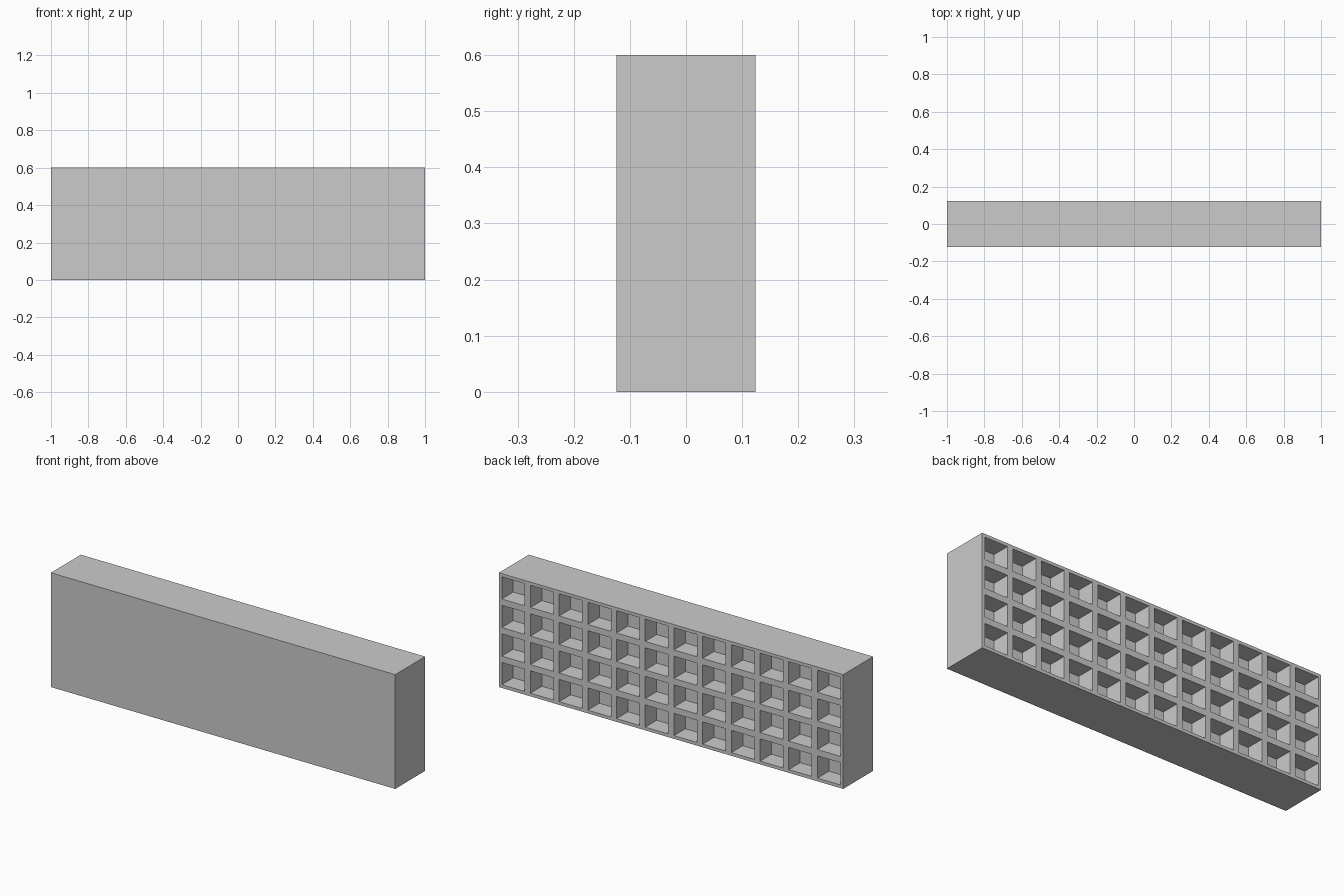
import bpy, bmesh
from math import radians
from mathutils import Matrix, Vector

if "Cube" in bpy.data.objects:
    bpy.data.objects.remove(bpy.data.objects["Cube"])

WIDTH, DEPTH, HEIGHT = 2.0, 0.248, 0.6
COLS, ROWS = 12, 4
RIB = 0.0167          # half the rib thickness
POCKET = 0.095        # pocket depth

bm = bmesh.new()

# Back face, one quad per pocket
place = (Matrix.Translation((0, DEPTH / 2, HEIGHT / 2))
         @ Matrix.Rotation(radians(-90), 4, 'X')
         @ Matrix.Diagonal((WIDTH / 2, HEIGHT / 2, 1, 1)))
bmesh.ops.create_grid(bm, x_segments=COLS, y_segments=ROWS, size=1, matrix=place)
cells = bm.faces[:]

# Outer walls and plain front face
rim = [e for e in bm.edges if e.is_boundary]
walls = bmesh.ops.extrude_edge_only(bm, edges=rim)["geom"]
bmesh.ops.translate(bm, vec=Vector((0, -DEPTH, 0)),
                    verts=[v for v in walls if isinstance(v, bmesh.types.BMVert)])
bmesh.ops.contextual_create(bm, geom=[e for e in bm.edges if e.is_boundary])

# Square pockets sunk into the back, leaving a lattice of ribs
bmesh.ops.inset_individual(bm, faces=cells, thickness=RIB, use_even_offset=True)
floors = bmesh.ops.extrude_discrete_faces(bm, faces=cells)["faces"]
bmesh.ops.translate(bm, vec=Vector((0, -POCKET, 0)),
                    verts=list({v for f in floors for v in f.verts}))

bmesh.ops.recalc_face_normals(bm, faces=bm.faces[:])
mesh = bpy.data.meshes.new("pocketed_panel")
bm.to_mesh(mesh)
bm.free()
panel = bpy.data.objects.new("pocketed_panel", mesh)
bpy.context.collection.objects.link(panel)
